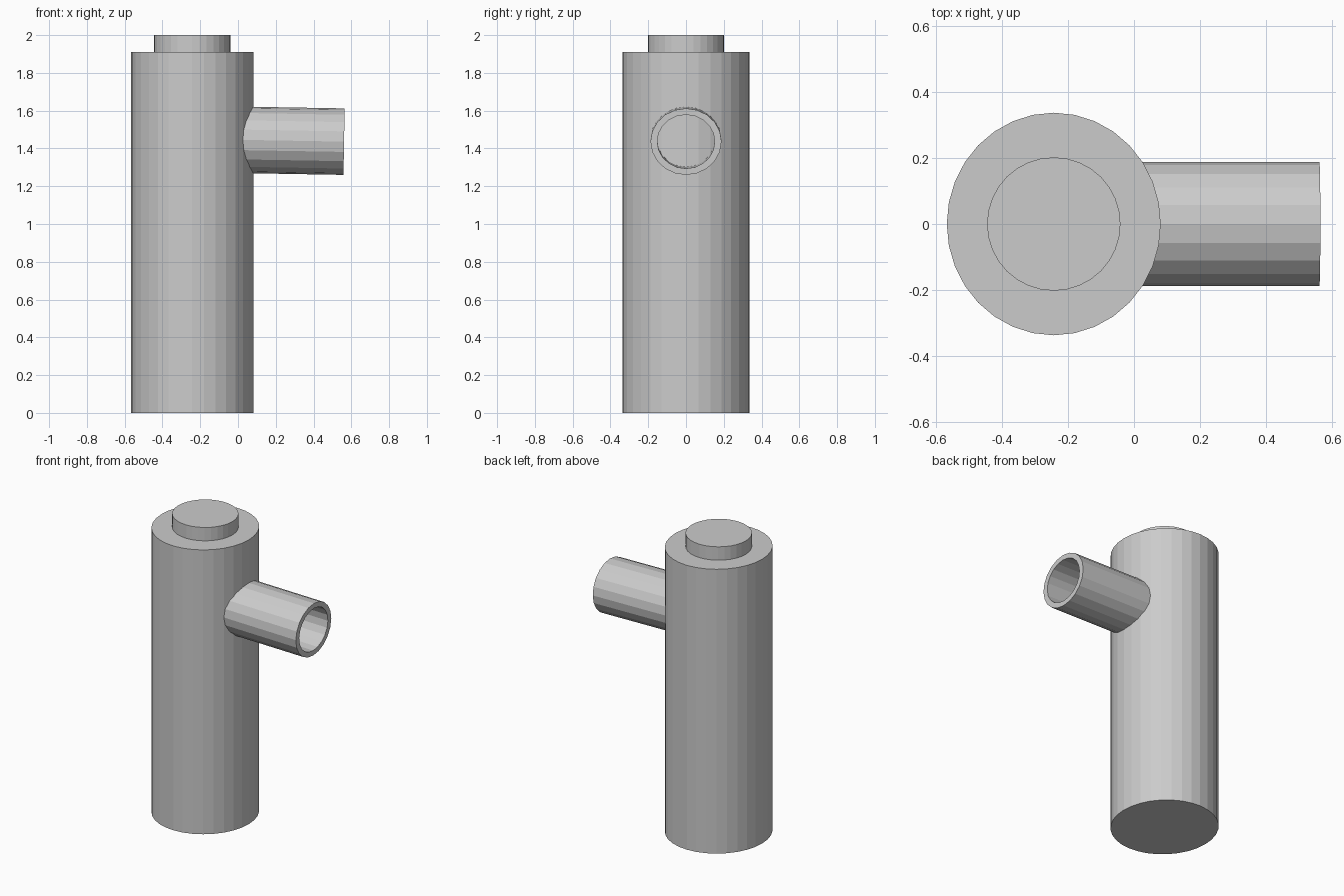
import bpy, bmesh
from math import radians
from mathutils import Matrix

if "Cube" in bpy.data.objects:
    bpy.data.objects.remove(bpy.data.objects["Cube"])


def finish(bm, name):
    bmesh.ops.recalc_face_normals(bm, faces=bm.faces)
    mesh = bpy.data.meshes.new(name)
    bm.to_mesh(mesh)
    bm.free()
    obj = bpy.data.objects.new(name, mesh)
    bpy.context.collection.objects.link(obj)
    return obj


def cylinder(bm, sides, depth):
    bmesh.ops.create_cone(bm, cap_ends=True, segments=sides,
                          radius1=1, radius2=1, depth=depth)


def post(name, rx, ry, z0, z1, sides=32):
    bm = bmesh.new()
    cylinder(bm, sides, z1 - z0)
    bm.transform(Matrix.Diagonal((rx, ry, 1, 1)))
    obj = finish(bm, name)
    obj.location = (-0.243, 0, (z0 + z1) / 2)
    return obj


# Main column and the smaller disc on top
post("body", 0.324, 0.337, 0, 1.91)
post("top_cap", 0.202, 0.202, 1.91, 2.0)

# Hollow side spout, slightly drooping, running into the body
length, wall = 0.6, 0.81
bm = bmesh.new()
cylinder(bm, 20, length)
mouth = max(bm.faces, key=lambda f: f.calc_center_median().z)
rim = bmesh.ops.inset_region(bm, faces=[mouth], thickness=1 - wall)
bore = bmesh.ops.extrude_discrete_faces(bm, faces=[mouth])["faces"][0]
bmesh.ops.translate(bm, verts=bore.verts, vec=(0, 0, -length + 0.02))
bm.transform(Matrix.Translation((0, 0, -length / 2)))
bm.transform(Matrix.Diagonal((0.176, 0.188, 1, 1)))
spout = finish(bm, "spout")
spout.location = (0.5615, 0, 1.436)
spout.rotation_euler = (0, radians(91), 0)
